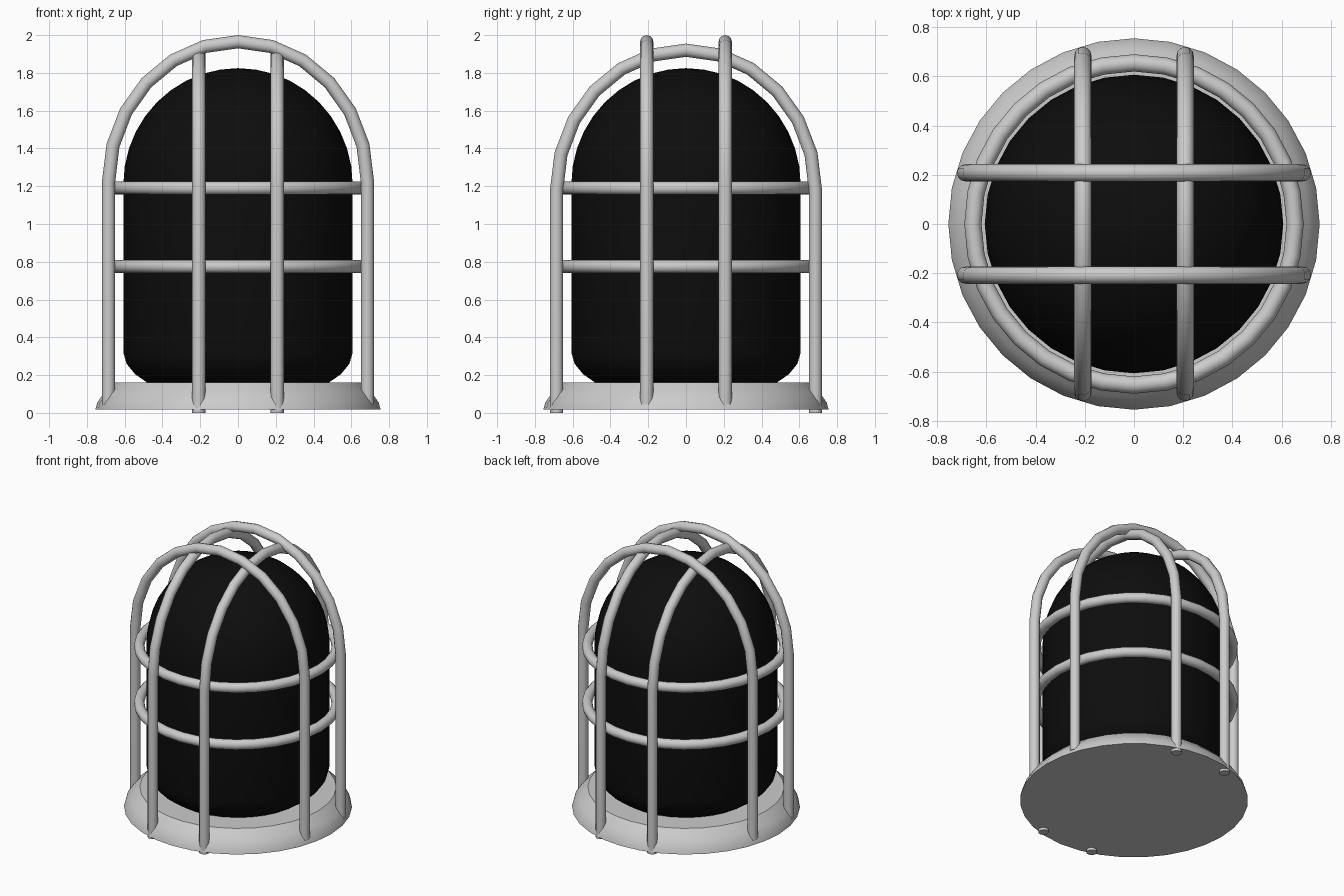
import bpy, bmesh
from math import sin, cos, pi, radians

if "Cube" in bpy.data.objects:
    bpy.data.objects.remove(bpy.data.objects["Cube"])

ROD = 0.035      # cage rod radius
SIDE = 0.685     # half span of an arch
GAP = 0.208      # offset of each arch from the centre


def smooth(obj, angle=40):
    bpy.ops.object.select_all(action='DESELECT')
    obj.select_set(True)
    bpy.context.view_layer.objects.active = obj
    bpy.ops.object.shade_smooth_by_angle(angle=radians(angle))


def lathe(name, profile, steps=32):
    """Spin an (r, z) profile, starting and ending on the axis, around z."""
    bm = bmesh.new()
    verts = [bm.verts.new((r, 0, z)) for r, z in profile]
    edges = [bm.edges.new(p) for p in zip(verts, verts[1:])]
    bmesh.ops.spin(bm, geom=verts + edges, cent=(0, 0, 0), axis=(0, 0, 1),
                   angle=2 * pi, steps=steps, use_merge=True)
    bmesh.ops.remove_doubles(bm, verts=bm.verts, dist=1e-4)
    bmesh.ops.recalc_face_normals(bm, faces=bm.faces)
    mesh = bpy.data.meshes.new(name)
    bm.to_mesh(mesh)
    bm.free()
    obj = bpy.data.objects.new(name, mesh)
    bpy.context.collection.objects.link(obj)
    smooth(obj)
    return obj


def rod(name, points):
    """Round bar along a list of points, as a mesh."""
    curve = bpy.data.curves.new(name, 'CURVE')
    curve.dimensions = '3D'
    curve.bevel_depth = ROD
    curve.bevel_resolution = 4
    curve.use_fill_caps = True
    spline = curve.splines.new('POLY')
    spline.points.add(len(points) - 1)
    for p, co in zip(spline.points, points):
        p.co = (*co, 1)
    obj = bpy.data.objects.new(name, curve)
    bpy.context.collection.objects.link(obj)
    bpy.ops.object.select_all(action='DESELECT')
    obj.select_set(True)
    bpy.context.view_layer.objects.active = obj
    bpy.ops.object.convert(target='MESH')
    smooth(bpy.context.object)


# flared base plate
lathe("base", [(0, 0.018), (0.755, 0.018), (0.745, 0.055), (0.71, 0.105),
               (0.65, 0.16), (0, 0.16)])

# dark bulb: rounded foot, straight wall, domed top
foot = [(0, 0.13), (0.40, 0.13), (0.48, 0.16), (0.545, 0.205), (0.59, 0.26), (0.607, 0.32)]
dome = [(0.607 * cos(i * pi / 20), 1.21 + 0.615 * sin(i * pi / 20)) for i in range(10)]
bulb = lathe("bulb", foot + dome + [(0, 1.825)])
black = bpy.data.materials.new("black")
black.diffuse_color = (0.004, 0.004, 0.004, 1)
black.use_nodes = True
black.node_tree.nodes["Principled BSDF"].inputs["Base Color"].default_value = black.diffuse_color
bulb.data.materials.append(black)

# cage arches: a pair along x, and a slightly lower pair along y
arch = [(-SIDE * cos(i * pi / 12), 1.18 + 0.74 * sin(i * pi / 12)) for i in range(13)]
arch = [(-SIDE, 0)] + arch + [(SIDE, 0)]
for s, tag in ((-1, "a"), (1, "b")):
    rod("arch_across_" + tag, [(u, s * GAP, z + 0.045) for u, z in arch])
    rod("arch_along_" + tag, [(s * GAP, u, z) for u, z in arch])

# cage hoops
for z, tag in ((0.775, "lower"), (1.19, "upper")):
    bpy.ops.mesh.primitive_torus_add(major_radius=0.655, minor_radius=ROD, location=(0, 0, z),
                                     major_segments=32, minor_segments=12)
    hoop = bpy.context.object
    hoop.name = tag + "_hoop"
    smooth(hoop)
